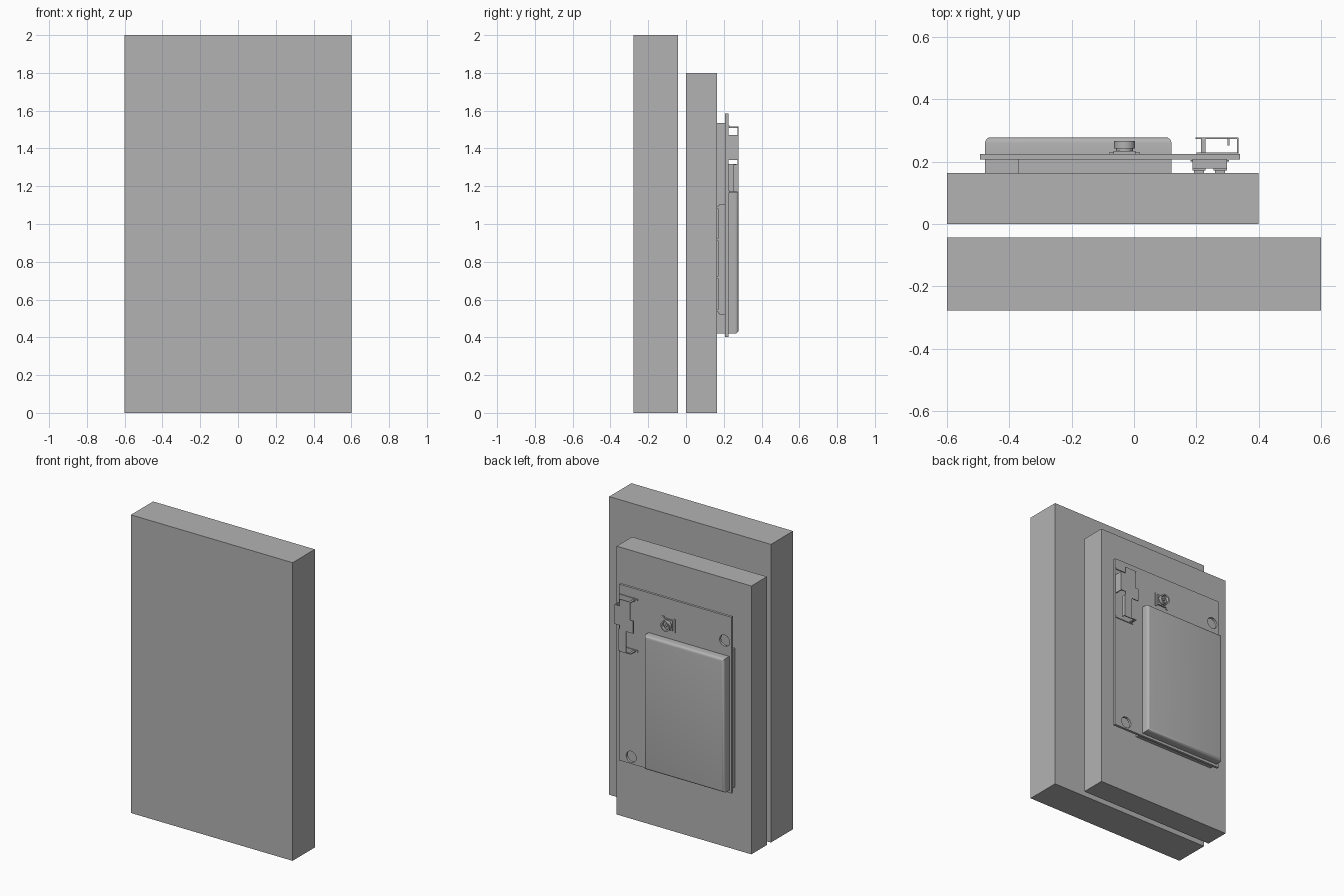
import bpy
import math

old = bpy.data.objects.get("Cube")
if old:
    bpy.data.objects.remove(old, do_unlink=True)

grey = bpy.data.materials.new("plain grey")
grey.use_nodes = True
COLOR = (0.45, 0.45, 0.45, 1)
grey.diffuse_color = COLOR
grey.node_tree.nodes["Principled BSDF"].inputs["Base Color"].default_value = COLOR


def box(name, x, y, z):
    """Box from (min, max) ranges on each axis."""
    ranges = (x, y, z)
    bpy.ops.mesh.primitive_cube_add(size=1, location=[sum(r) / 2 for r in ranges])
    ob = bpy.context.object
    ob.name = name
    size = [r[1] - r[0] for r in ranges]
    for v in ob.data.vertices:
        v.co = [c * s for c, s in zip(v.co, size)]
    ob.data.materials.append(grey)
    return ob


def disc(name, x, z, radius, y):
    """Cylinder whose axis runs front to back."""
    bpy.ops.mesh.primitive_cylinder_add(
        vertices=32, radius=radius, depth=y[1] - y[0],
        location=(x, sum(y) / 2, z), rotation=(math.pi / 2, 0, 0))
    ob = bpy.context.object
    ob.name = name
    ob.data.materials.append(grey)
    bpy.ops.object.shade_smooth_by_angle()
    return ob


def cut(target, cutter):
    """Subtract the cutter, then discard it."""
    mod = target.modifiers.new("cut", 'BOOLEAN')
    mod.operation = 'DIFFERENCE'
    mod.solver = 'EXACT'
    mod.object = cutter
    bpy.context.view_layer.objects.active = target
    bpy.ops.object.modifier_apply(modifier=mod.name)
    bpy.data.objects.remove(cutter, do_unlink=True)


# Two large slabs
box("front_slab", (-0.6, 0.6), (-0.278, -0.043), (0, 2))
box("back_slab", (-0.6, 0.4), (0, 0.164), (0, 1.8))

# Circuit board with two mounting holes
BOARD = (0.207, 0.224)
board = box("circuit_board", (-0.494, 0.34), BOARD, (0.403, 1.585))
for hx, hz in ((-0.443, 1.415), (0.25, 0.45)):
    cut(board, disc("hole_cutter", hx, hz, 0.037, (0.19, 0.24)))

# Stepped shield between the board and the slab
GAP = (0.164, 0.207)
box("front_shield", (-0.372, 0.12), GAP, (0.42, 1.535))
box("front_shield_step", (-0.478, -0.372), GAP, (0.42, 1.35))

# Rear shield cover, rounded around its outer face
TOP = 0.278
cover = box("rear_shield", (-0.478, 0.12), (BOARD[1], TOP), (0.42, 1.318))
weight = cover.data.attributes.new("bevel_weight_edge", 'FLOAT', 'EDGE')
for e in cover.data.edges:
    if all(cover.data.vertices[i].co.y > 0 for i in e.vertices):
        weight.data[e.index].value = 1
bevel = cover.modifiers.new("rounded_edge", 'BEVEL')
bevel.limit_method = 'WEIGHT'
bevel.width = 0.018
bevel.segments = 4
bpy.context.view_layer.objects.active = cover
bpy.ops.object.modifier_apply(modifier=bevel.name)
bpy.ops.object.shade_smooth_by_angle()

# Round antenna socket with a hollow middle and a centre pin
sx, sz = -0.03, 1.415
box("socket_base", (sx - 0.035, sx + 0.035), (0.224, 0.234), (sz - 0.035, sz + 0.035))
for side in (-1, 1):
    px = sx + side * 0.042
    box("socket_pad", (px - 0.008, px + 0.008), (0.224, 0.229), (sz - 0.045, sz + 0.045))
disc("socket_neck", sx, sz, 0.027, (0.234, 0.243))
ring = disc("socket_ring", sx, sz, 0.034, (0.242, 0.266))
cut(ring, disc("ring_cutter", sx, sz, 0.024, (0.248, 0.28)))
disc("socket_pin", sx, sz, 0.008, (0.246, 0.262))

# Bent metal spring clip
SHEET = (0.272, TOP)
box("clip_upper_plate", (0.22, 0.3), SHEET, (1.335, 1.515))
box("clip_lower_plate", (0.25, 0.3), SHEET, (1.165, 1.335))
box("clip_inner_tab", (0.197, 0.25), SHEET, (1.31, 1.395))
box("clip_outer_tab", (0.3, 0.336), SHEET, (1.34, 1.47))
box("clip_side_wall", (0.33, 0.336), (0.224, TOP), (1.34, 1.47))
box("clip_side_lip", (0.3, 0.306), (0.252, TOP), (1.17, 1.315))
for z in (1.165, 1.509):
    box("clip_hook", (0.215, 0.23), (0.224, TOP), (z, z + 0.006))
    box("clip_hook_arm", (0.215, 0.3), SHEET, (z, z + 0.006))
    box("clip_foot", (0.2, 0.336), (0.224, 0.23), (z, z + 0.012))

# Long board connector: two rails, end caps and contact pins
for x in ((0.187, 0.23), (0.255, 0.298)):
    box("connector_rail", x, (0.172, 0.207), (0.525, 1.1))
    mid = sum(x) / 2
    for z in (0.535, 0.71, 0.91, 1.08):
        box("connector_lug", (mid - 0.016, mid + 0.016), (0.164, 0.172), (z, z + 0.015))
box("connector_floor", (0.23, 0.255), (0.195, 0.207), (0.525, 1.1))
for z in (0.52, 1.065):
    box("connector_end", (0.187, 0.298), (0.178, 0.207), (z, z + 0.04))
for i in range(24):
    z = 0.57 + i * 0.021
    box("contact_pin", (0.181, 0.304), (0.2, 0.206), (z, z + 0.008))
